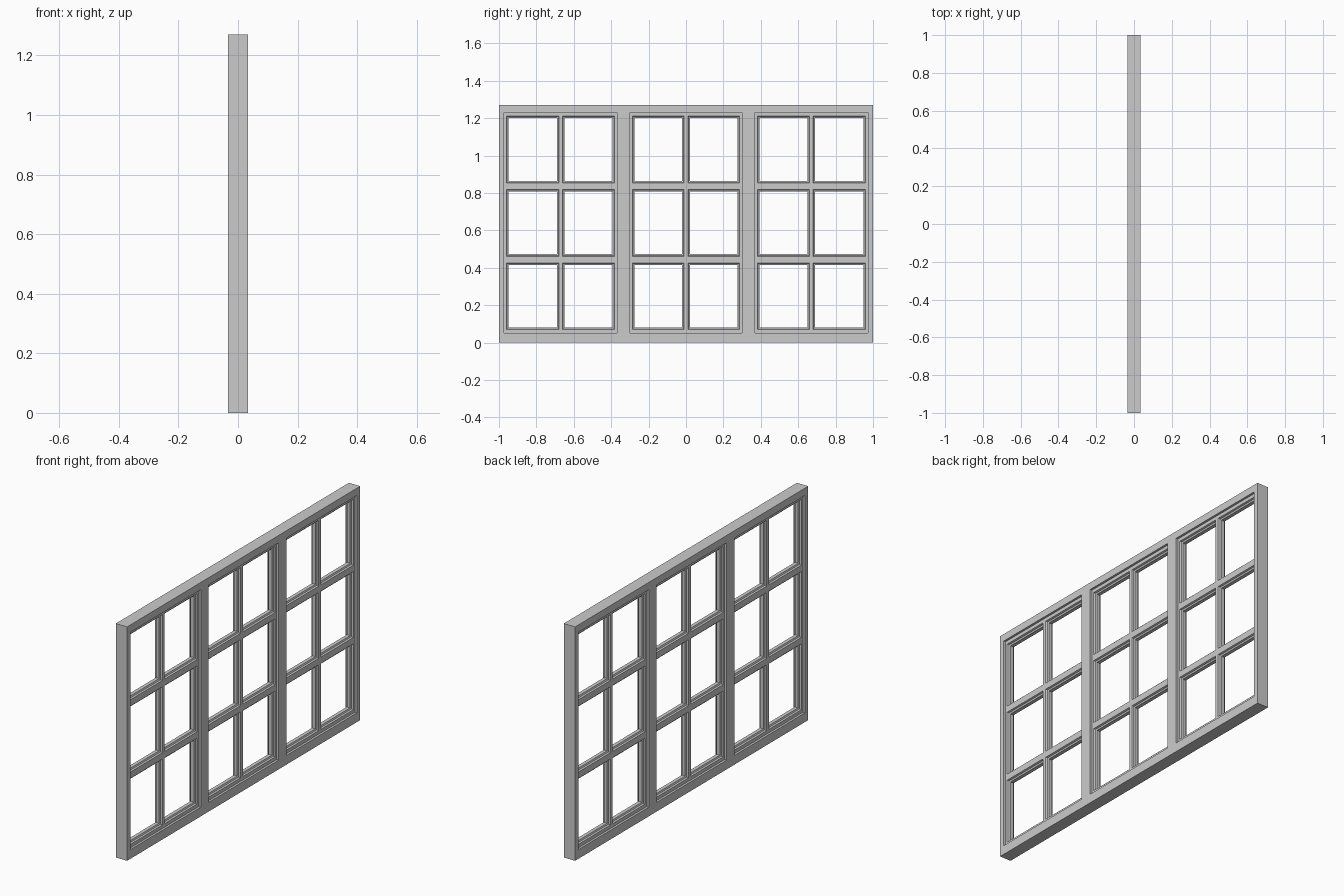
import bpy
import bmesh

if "Cube" in bpy.data.objects:
    bpy.data.objects.remove(bpy.data.objects["Cube"])


def lattice(name, ys, zs, profile):
    """Upright panel; odd/odd grid cells are openings edged by (inset, half depth) profile."""
    bm = bmesh.new()
    d = profile[0][1]

    def quad(pts):
        bm.faces.new([bm.verts.new(p) for p in pts])

    def ring(y0, y1, z0, z1, inset, x):
        return [(x, y0 + inset, z0 + inset), (x, y1 - inset, z0 + inset),
                (x, y1 - inset, z1 - inset), (x, y0 + inset, z1 - inset)]

    def bridge(a, b):
        for k in range(4):
            n = (k + 1) % 4
            quad([a[k], a[n], b[n], b[k]])

    for i in range(len(ys) - 1):
        for j in range(len(zs) - 1):
            cell = (ys[i], ys[i + 1], zs[j], zs[j + 1])
            if i % 2 and j % 2:
                steps = profile + [(s, -x) for s, x in reversed(profile)]
                rings = [ring(*cell, s, x) for s, x in steps]
                for a, b in zip(rings, rings[1:]):
                    bridge(a, b)
            else:
                quad(ring(*cell, 0, d))
                quad(ring(*cell, 0, -d))
    # outer edge, split along the grid so that it welds
    for a, b in zip(ys, ys[1:]):
        for z in (zs[0], zs[-1]):
            quad([(-d, a, z), (d, a, z), (d, b, z), (-d, b, z)])
    for a, b in zip(zs, zs[1:]):
        for y in (ys[0], ys[-1]):
            quad([(-d, y, a), (d, y, a), (d, y, b), (-d, y, b)])
    bmesh.ops.remove_doubles(bm, verts=bm.verts, dist=1e-5)
    bmesh.ops.recalc_face_normals(bm, faces=bm.faces)
    bmesh.ops.dissolve_limit(bm, angle_limit=0.001, verts=bm.verts, edges=bm.edges)
    mesh = bpy.data.meshes.new(name)
    bm.to_mesh(mesh)
    bm.free()
    obj = bpy.data.objects.new(name, mesh)
    bpy.context.collection.objects.link(obj)
    return obj


def bars(lo, hi, count, edge, bar):
    """Grid lines for count panes between lo and hi."""
    pane = (hi - lo - 2 * edge - (count - 1) * bar) / count
    lines = [lo]
    for k in range(count):
        start = lo + edge + k * (pane + bar)
        lines += [start, start + pane]
    return lines + [hi]


# Outer frame with two mullions
BOTTOM, TOP = 0.05, 1.23
lattice("window_frame",
        [-1, -0.972, -0.368, -0.3, 0.3, 0.368, 0.972, 1],
        [0, BOTTOM, TOP, 1.27], [(0, 0.034)])

# Three recessed sashes, two by three panes, with moulded glazing bars
moulding = [(0, 0.022), (0.003, 0.013), (0.011, 0.010)]
for label, lo, hi in (("left", -0.972, -0.368), ("middle", -0.3, 0.3), ("right", 0.368, 0.972)):
    lattice(label + "_sash", bars(lo, hi, 2, 0.013, 0.02),
            bars(BOTTOM, TOP, 3, 0.019, 0.035), moulding)
